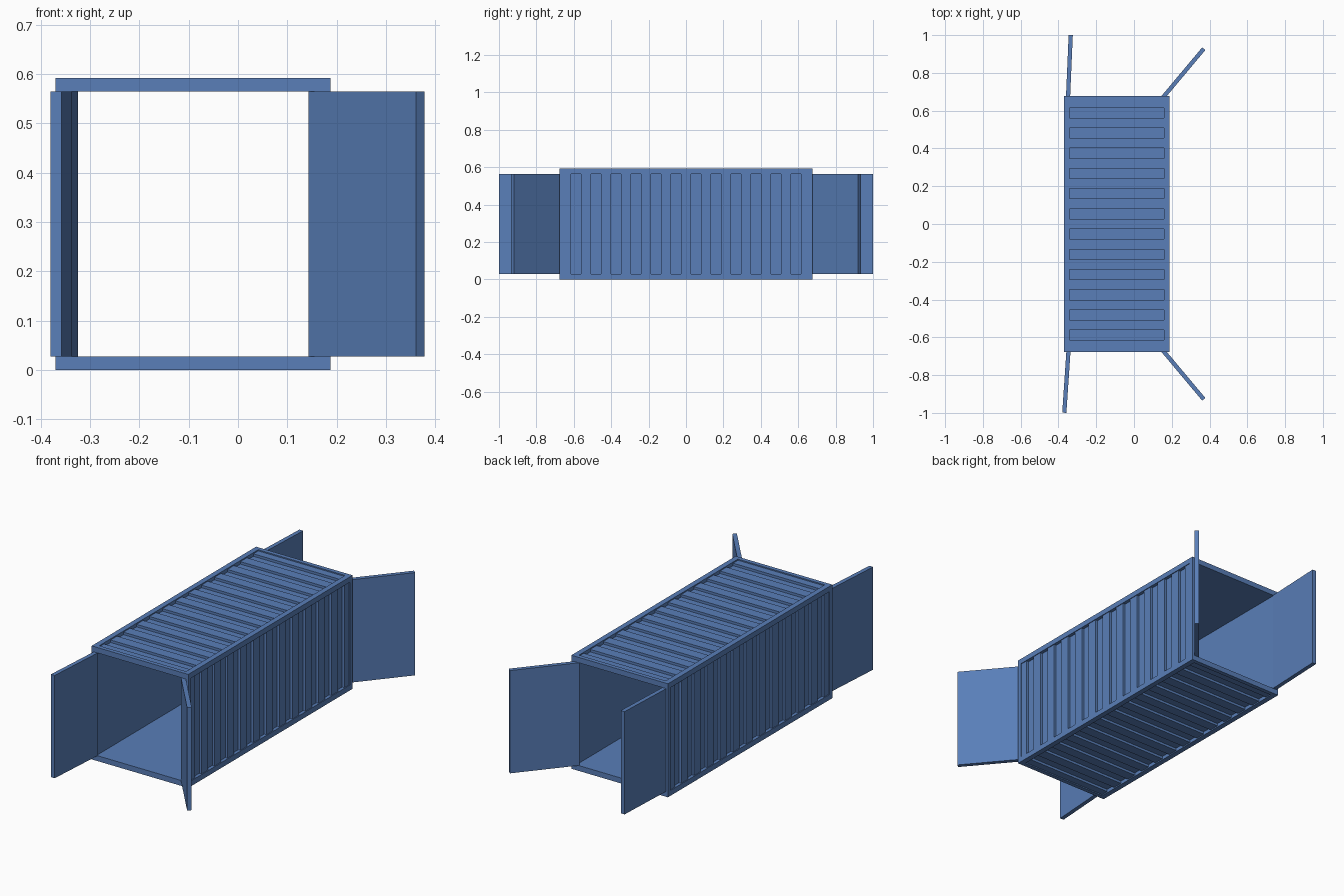
import bpy, bmesh
from mathutils import Vector

cube = bpy.data.objects.get("Cube")
if cube:
    bpy.data.objects.remove(cube, do_unlink=True)

# Body dimensions
CX, HX, HY, H = -0.0915, 0.2785, 0.677, 0.592
WALL, POST = 0.028, 0.022
CZ = H / 2

blue = bpy.data.materials.new("container blue")
blue.use_nodes = True
COLOUR = (0.10, 0.21, 0.48, 1)
blue.diffuse_color = COLOUR
blue.node_tree.nodes["Principled BSDF"].inputs["Base Color"].default_value = COLOUR


def prism(name, profile, direction):
    """Extrude a closed profile of points along a direction."""
    bm = bmesh.new()
    face = bm.faces.new([bm.verts.new(p) for p in profile])
    out = bmesh.ops.extrude_face_region(bm, geom=[face], use_keep_orig=True)
    moved = [v for v in out["geom"] if isinstance(v, bmesh.types.BMVert)]
    bmesh.ops.translate(bm, verts=moved, vec=direction)
    bmesh.ops.recalc_face_normals(bm, faces=bm.faces)
    mesh = bpy.data.meshes.new(name)
    bm.to_mesh(mesh)
    bm.free()
    mesh.materials.append(blue)
    obj = bpy.data.objects.new(name, mesh)
    bpy.context.collection.objects.link(obj)
    return obj


def box(name, centre, size):
    c, h = Vector(centre), Vector(size) / 2
    corners = [c + Vector((sx * h.x, sy * h.y, -h.z))
               for sx, sy in ((-1, -1), (1, -1), (1, 1), (-1, 1))]
    return prism(name, corners, Vector((0, 0, size[2])))


def ribbed_panel(name, outward, reach, half_width, crest, trough):
    """Panel with square ribs across its outside and a flat inside."""
    n, along = Vector(outward), Vector((0, 1, 0))
    across = along.cross(n)
    end, period = HY - POST, 0.107
    pts = [(-end, WALL), (-end, crest)]
    for k in range(12):
        mid = (k - 5.5) * period
        a, b = mid - period / 4, mid + period / 4
        pts += [(a, crest), (a, trough), (b, trough), (b, crest)]
    pts += [(end, crest), (end, WALL)]
    base = Vector((CX, 0, CZ)) - across * half_width
    profile = [base + along * u + n * (reach - d) for u, d in pts]
    return prism(name, profile, across * 2 * half_width)


# Frame: long beams, end crossbars and corner posts
for z, level in ((WALL / 2, "bottom"), (H - WALL / 2, "top")):
    for s, side in ((-1, "right"), (1, "left")):
        box(f"{level}_{side}_beam", (CX + s * (HX - WALL / 2), 0, z),
            (WALL, 2 * HY, WALL))
    for s, end in ((-1, "front"), (1, "back")):
        box(f"{level}_{end}_crossbar", (CX, s * (HY - POST / 2), z),
            (2 * (HX - WALL), POST, WALL))
for sx, side in ((-1, "right"), (1, "left")):
    for sy, end in ((-1, "front"), (1, "back")):
        box(f"{end}_{side}_post",
            (CX + sx * (HX - WALL / 2), sy * (HY - POST / 2), CZ),
            (WALL, POST, H - 2 * WALL))

# Ribbed walls, roof and floor
for s, side, cover in ((-1, "right", "floor"), (1, "left", "roof")):
    ribbed_panel(f"{side}_wall", (s, 0, 0), HX, CZ - WALL, 0.004, 0.017)
    ribbed_panel(cover, (0, 0, s), CZ, HX - WALL, 0.006, 0.019)

# Open doors: hinge and free end of each inner face, and side of the thickness
doors = (
    ("front_left_door", (0.143, -0.675), (0.361, -0.935), 1),
    ("back_left_door", (0.143, 0.675), (0.361, 0.935), 1),
    ("front_right_door", (-0.336, -0.675), (-0.358, -1.0), -1),
    ("back_right_door", (-0.338, 0.675), (-0.324, 1.0), -1),
)
for name, hinge, tip, side in doors:
    a, b = Vector((*hinge, WALL)), Vector((*tip, WALL))
    t = (b - a).cross(Vector((0, 0, 1))).normalized() * 0.022
    if t.x * side < 0:
        t = -t
    prism(name, [a, b, b + t, a + t], Vector((0, 0, H - 2 * WALL)))
